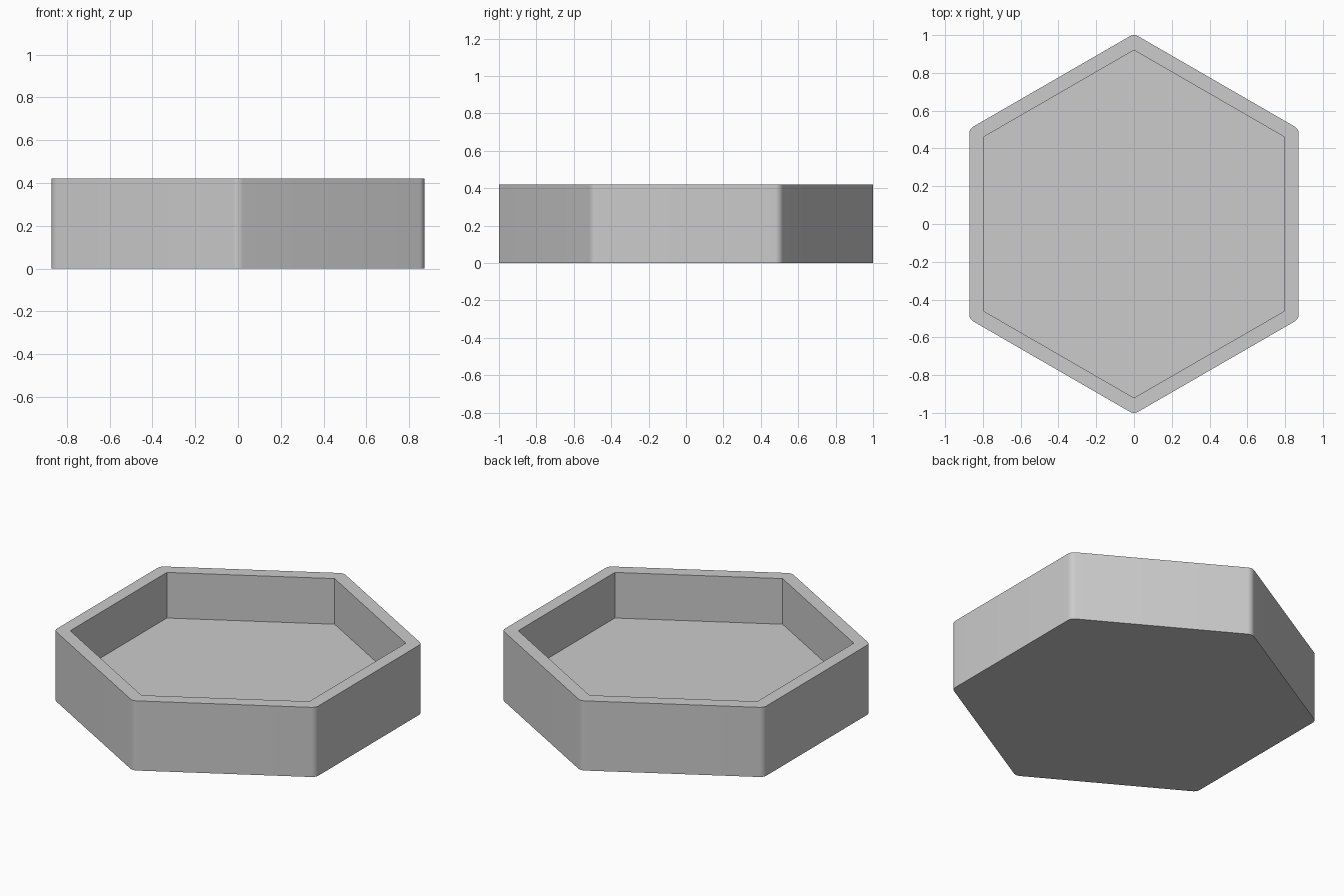
import bpy, bmesh
from math import pi, radians, sqrt, cos, sin

cube = bpy.data.objects.get("Cube")
if cube:
    bpy.data.objects.remove(cube)

HEIGHT, FLOOR = 0.42, 0.145
OUTER, INNER = 0.872, 0.797     # distance from centre to flat side
FILLET, STEPS = 0.045, 8        # rounded outer corners

grey = bpy.data.materials.new("light grey")
grey.use_nodes = True
colour = (0.6, 0.6, 0.6, 1)
grey.diffuse_color = colour
grey.node_tree.nodes["Principled BSDF"].inputs["Base Color"].default_value = colour


def hexagon(apothem, radius=0, steps=0):
    """Hexagon outline with points on the y axis and optional round corners."""
    points = []
    centre = (apothem - radius) * 2 / sqrt(3)
    for k in range(6):
        a = pi / 6 + k * pi / 3
        for i in range(steps + 1):
            b = a + (i / steps - 0.5) * pi / 3 if steps else a
            points.append((centre * cos(a) + radius * cos(b),
                           centre * sin(a) + radius * sin(b)))
    return points


def ring(bm, outline, z):
    return [bm.verts.new((x, y, z)) for x, y in outline]


def edges_of(bm, verts):
    return [bm.edges.get((v, verts[i - 1])) for i, v in enumerate(verts)]


def wall(bm, low, high):
    for i in range(len(low)):
        bm.faces.new((low[i - 1], low[i], high[i], high[i - 1]))


# Tray: outer wall, base, recessed floor, inner wall and rim
bm = bmesh.new()
outer, inner = hexagon(OUTER, FILLET, STEPS), hexagon(INNER)
base, rim_out = ring(bm, outer, 0), ring(bm, outer, HEIGHT)
floor, rim_in = ring(bm, inner, FLOOR), ring(bm, inner, HEIGHT)
wall(bm, base, rim_out)
wall(bm, rim_in, floor)
bm.faces.new(base[::-1])
bm.faces.new(floor)

# Rim: one fan at each corner and one quad along each side
n = STEPS + 1
for k in range(6):
    arc = rim_out[k * n:(k + 1) * n]
    for a, b in zip(arc, arc[1:]):
        bm.faces.new((rim_in[k], a, b))
    bm.faces.new((rim_in[k - 1], rim_out[k * n - 1], arc[0], rim_in[k]))

bmesh.ops.recalc_face_normals(bm, faces=bm.faces)
mesh = bpy.data.meshes.new("hexagonal_tray")
bm.to_mesh(mesh)
bm.free()
mesh.materials.append(grey)
tray = bpy.data.objects.new("hexagonal_tray", mesh)
bpy.context.collection.objects.link(tray)

bpy.ops.object.select_all(action='DESELECT')
tray.select_set(True)
bpy.context.view_layer.objects.active = tray
bpy.ops.object.shade_smooth_by_angle(angle=radians(30))
